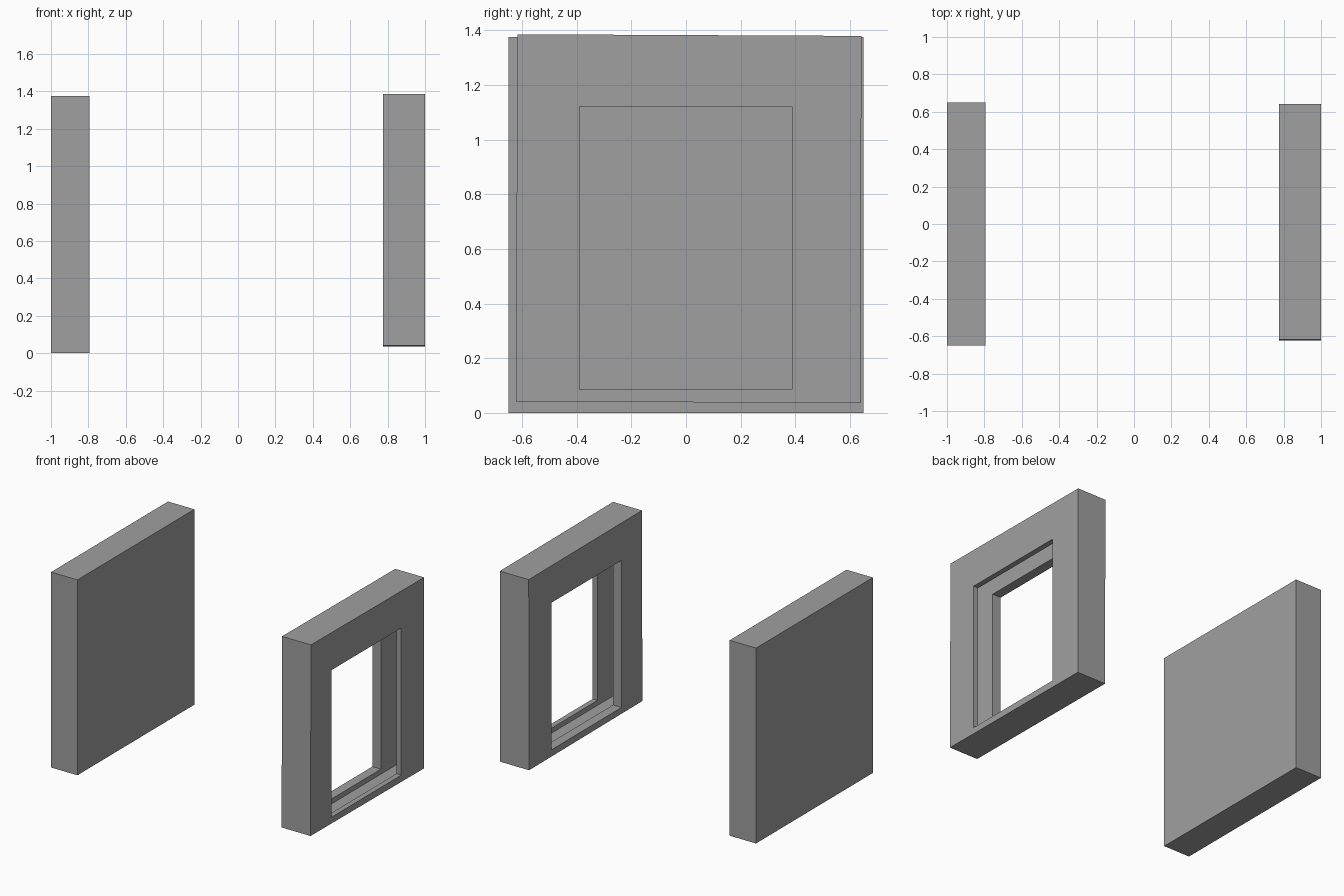
import bpy
import bmesh

cube = bpy.data.objects.get("Cube")
if cube:
    bpy.data.objects.remove(cube, do_unlink=True)

grey = bpy.data.materials.new("plain grey")
grey.use_nodes = True
colour = (0.35, 0.35, 0.35, 1)
grey.diffuse_color = colour
grey.node_tree.nodes["Principled BSDF"].inputs["Base Color"].default_value = colour


def rectangle(y0, y1, z0, z1):
    return [(y0, z0), (y1, z0), (y1, z1), (y0, z1)]


def loft(name, sections, closed):
    """Join (x, outline) sections; closed links the last back to the first."""
    bm = bmesh.new()
    rings = [[bm.verts.new((x, y, z)) for y, z in outline] for x, outline in sections]
    pairs = list(zip(rings, rings[1:]))
    if closed:
        pairs.append((rings[-1], rings[0]))
    else:
        bm.faces.new(rings[0])
        bm.faces.new(rings[-1])
    for a, b in pairs:
        for i in range(len(a)):
            j = (i + 1) % len(a)
            bm.faces.new((a[i], a[j], b[j], b[i]))
    bmesh.ops.recalc_face_normals(bm, faces=bm.faces)
    mesh = bpy.data.meshes.new(name)
    bm.to_mesh(mesh)
    bm.free()
    mesh.materials.append(grey)
    obj = bpy.data.objects.new(name, mesh)
    bpy.context.collection.objects.link(obj)
    return obj


# Solid slab
slab = rectangle(-0.65, 0.65, 0, 1.375)
loft("solid_panel", [(-1, slab), (-0.795, slab)], False)

# Window panel: slightly skewed outside, opening, and a wide channel inside it
outside = [(-0.622, 0.042), (0.638, 0.036), (0.642, 1.379), (-0.617, 1.385)]
opening = rectangle(-0.39, 0.387, 0.085, 1.12)
channel = rectangle(-0.57, 0.57, 0.05, 1.3)
inner, outer = 0.775, 1.0
channel_inner, channel_outer = 0.842, 0.962
loft("window_panel", [
    (outer, outside), (inner, outside),
    (inner, opening), (channel_inner, opening),
    (channel_inner, channel), (channel_outer, channel),
    (channel_outer, opening), (outer, opening),
], True)
